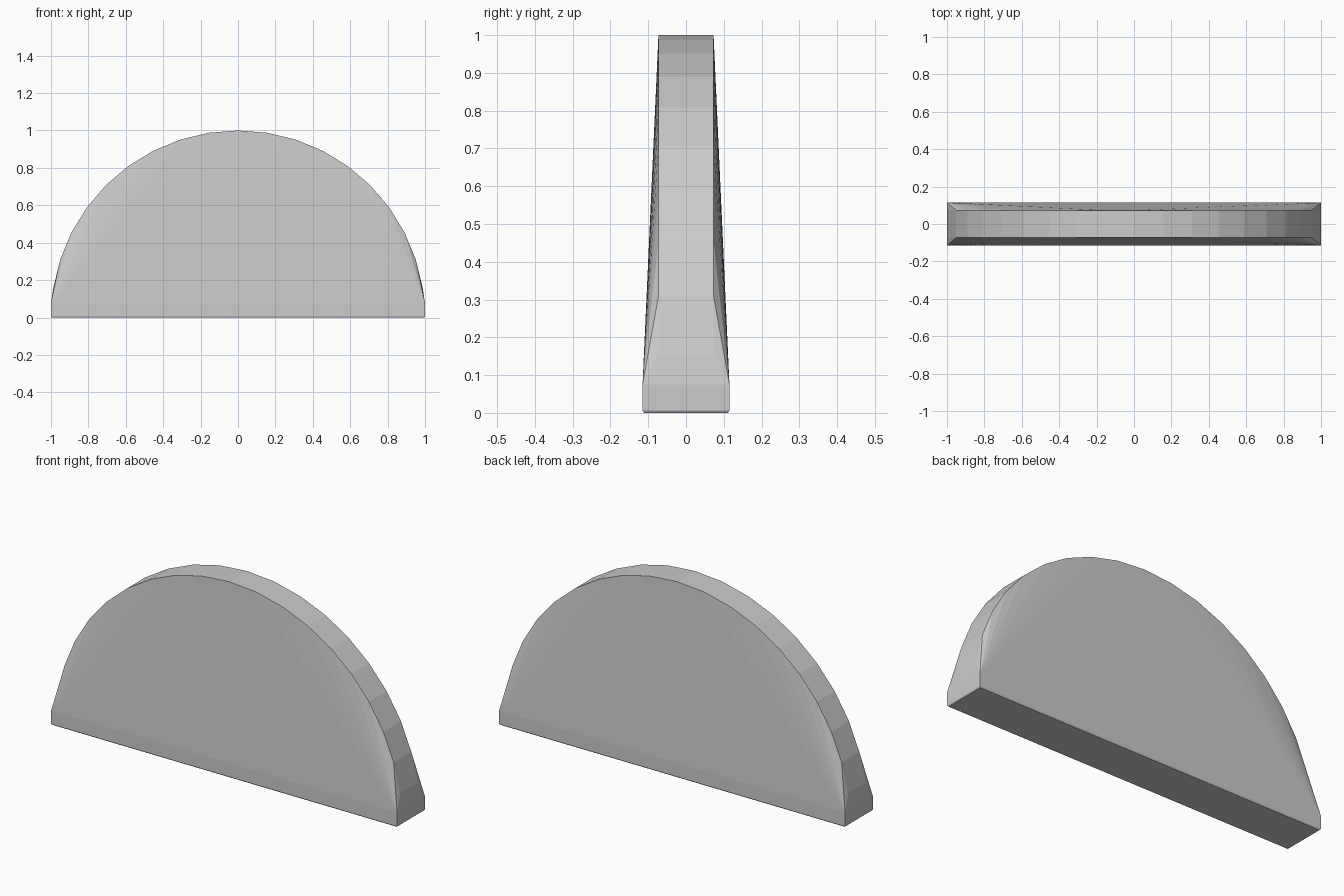
import bpy, bmesh, math

if "Cube" in bpy.data.objects:
    bpy.data.objects.remove(bpy.data.objects["Cube"])

bm = bmesh.new()

# Wide rectangular foot with a hairline chamfer underneath
for z, inset in ((0, 0.004), (0.006, 0), (0.075, 0)):
    for sx in (-1, 1):
        for sy in (-1, 1):
            bm.verts.new((sx * (1 - inset), sy * (0.115 - inset), z))

# Narrower half-round rim
SEGMENTS = 20
for i in range(1, SEGMENTS):
    a = math.pi * i / SEGMENTS
    for sy in (-1, 1):
        bm.verts.new((math.cos(a), sy * 0.073, math.sin(a)))

# Wrap foot and rim in one tapered skin
bmesh.ops.convex_hull(bm, input=bm.verts[:])
loose = [v for v in bm.verts if not v.link_faces]
bmesh.ops.delete(bm, geom=loose, context='VERTS')
bmesh.ops.dissolve_limit(bm, angle_limit=math.radians(0.5),
                         verts=bm.verts[:], edges=bm.edges[:])
bmesh.ops.recalc_face_normals(bm, faces=bm.faces[:])

mesh = bpy.data.meshes.new("half_round_block")
bm.to_mesh(mesh)
bm.free()
block = bpy.data.objects.new("half_round_block", mesh)
bpy.context.collection.objects.link(block)
